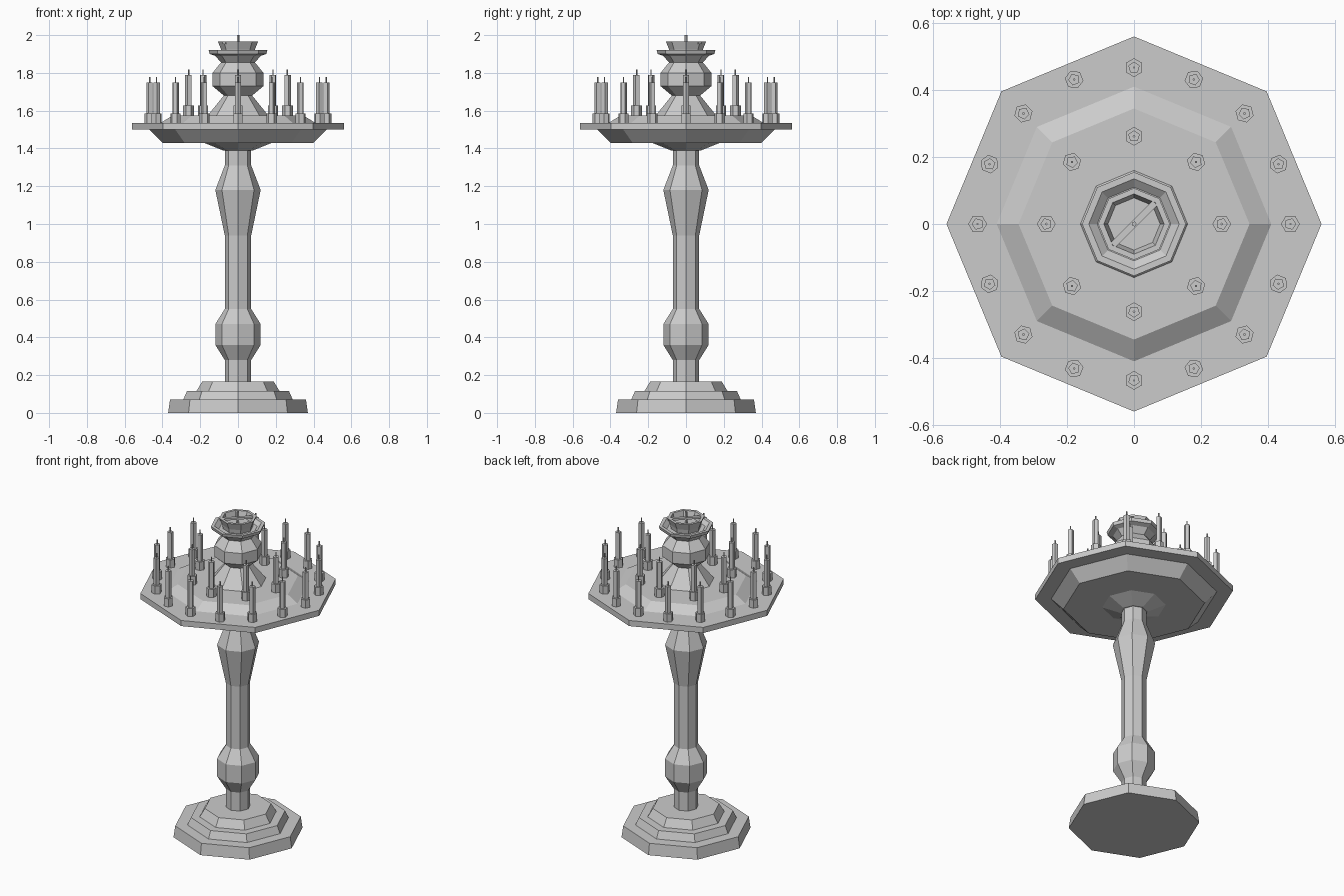
import bpy
import math

old = bpy.data.objects.get("Cube")
if old:
    bpy.data.objects.remove(old, do_unlink=True)

TAU = 2 * math.pi
GREY = (0.6, 0.6, 0.6, 1.0)
metal = bpy.data.materials.new("plain grey metal")
metal.use_nodes = True
metal.diffuse_color = GREY
metal.node_tree.nodes["Principled BSDF"].inputs["Base Color"].default_value = GREY


def lathe(name, profile, sides=8, at=(0, 0, 0), turn=0.0):
    """Flat-faced solid turned from (radius, height) points, capped at both ends."""
    verts, faces = [], []
    for r, z in profile:
        for i in range(sides):
            a = turn + TAU * i / sides
            verts.append((r * math.cos(a), r * math.sin(a), z))
    for ring in range(len(profile) - 1):
        lo, hi = ring * sides, (ring + 1) * sides
        for i in range(sides):
            j = (i + 1) % sides
            faces.append((lo + i, lo + j, hi + j, hi + i))
    faces.append(tuple(reversed(range(sides))))
    faces.append(tuple(range(len(verts) - sides, len(verts))))
    mesh = bpy.data.meshes.new(name)
    mesh.from_pydata(verts, [], faces)
    mesh.materials.append(metal)
    obj = bpy.data.objects.new(name, mesh)
    obj.location = at
    bpy.context.collection.objects.link(obj)
    return obj


# Stepped foot
lathe("stepped_base", [(0.37, 0), (0.36, 0.07), (0.29, 0.07), (0.27, 0.115),
                       (0.22, 0.115), (0.19, 0.165)])

# Turned column with lower knop and upper swelling
lathe("column", [(0.07, 0.165), (0.07, 0.28), (0.12, 0.36), (0.12, 0.47), (0.07, 0.55),
                 (0.07, 0.94), (0.12, 1.18), (0.07, 1.31), (0.07, 1.39)])

# Broad candle tray with raised centre
lathe("candle_tray", [(0.08, 1.39), (0.18, 1.43), (0.40, 1.43), (0.47, 1.50), (0.56, 1.50),
                      (0.56, 1.535), (0.41, 1.535), (0.345, 1.575)])

# Central stem and knop above the tray
lathe("upper_stem", [(0.16, 1.575), (0.075, 1.68), (0.135, 1.73), (0.135, 1.80),
                     (0.09, 1.855)])

# Lamp bowl and its inner cup, both hollow
lathe("lamp_bowl", [(0.09, 1.855), (0.12, 1.89), (0.15, 1.90), (0.155, 1.92),
                    (0.135, 1.92), (0.11, 1.90)])
lathe("lamp_cup", [(0.085, 1.90), (0.09, 1.925), (0.107, 1.967), (0.09, 1.967),
                   (0.078, 1.925)])

# Wick holder bar and wick
bpy.ops.mesh.primitive_cube_add(size=1, location=(0, 0, 1.96), rotation=(0, 0, TAU / 8))
bar = bpy.context.object
bar.name = "wick_bar"
bar.scale = (0.21, 0.02, 0.012)
bar.data.materials.append(metal)
lathe("lamp_wick", [(0.008, 1.93), (0.008, 2.0)], 5)


def candle_ring(name, count, radius, floor, cup_top, top, tip):
    for i in range(count):
        a = TAU * i / count
        at = (radius * math.cos(a), radius * math.sin(a), 0)
        lathe(name + "_socket", [(0.028, floor), (0.028, cup_top)], 6, at, a)
        lathe(name + "_candle", [(0.018, cup_top), (0.018, top)], 5, at, a)
        lathe(name + "_wick", [(0.004, top), (0.004, tip)], 4, at, a)


candle_ring("outer", 16, 0.467, 1.535, 1.585, 1.75, 1.778)
candle_ring("inner", 8, 0.262, 1.575, 1.627, 1.79, 1.817)
